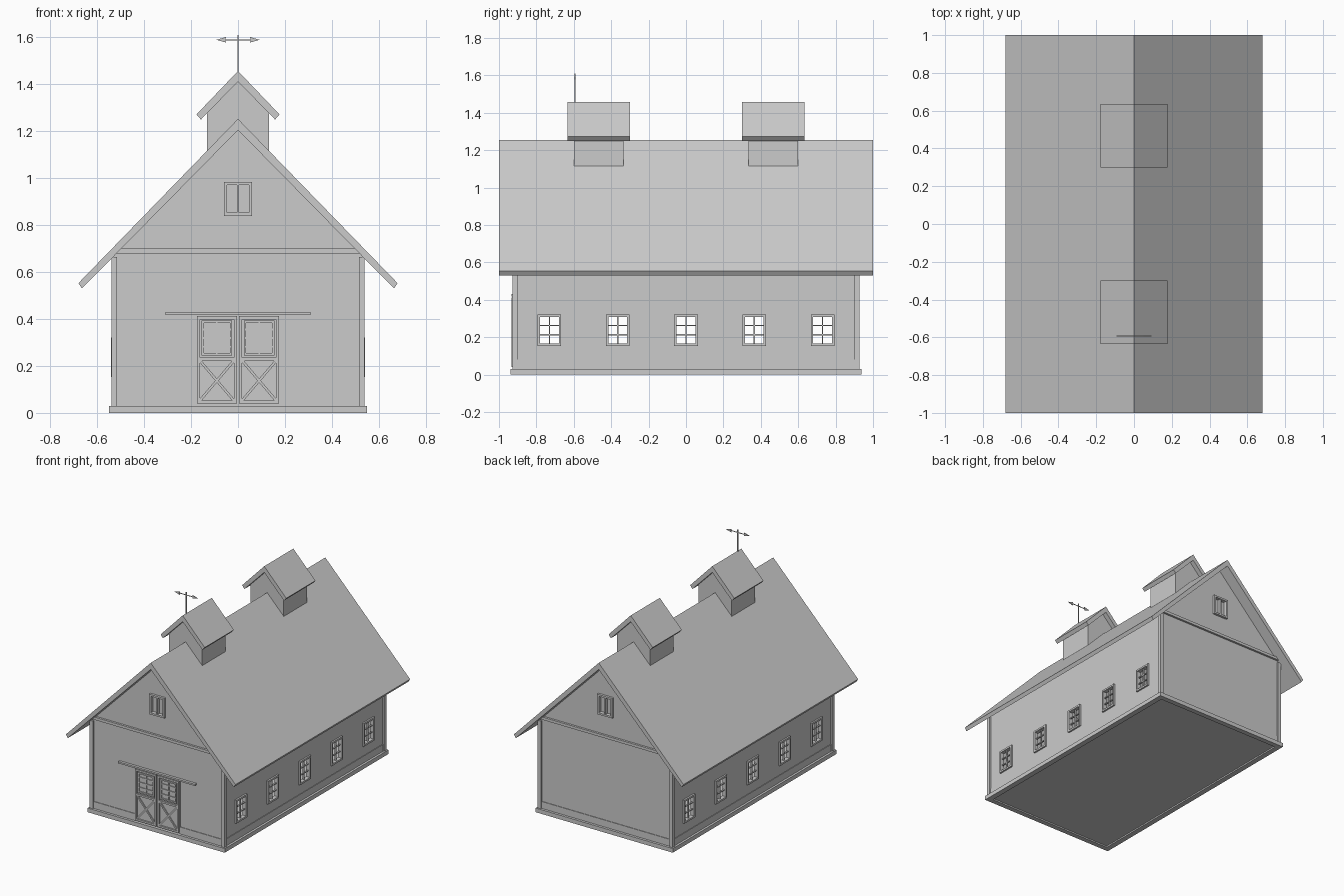
import bpy, bmesh, math
from mathutils import Matrix

cube = bpy.data.objects.get("Cube")
if cube:
    bpy.data.objects.remove(cube, do_unlink=True)

grey = bpy.data.materials.new("plain_grey")
grey.use_nodes = True
grey.diffuse_color = (0.6, 0.6, 0.6, 1)
grey.node_tree.nodes["Principled BSDF"].inputs["Base Color"].default_value = (0.6, 0.6, 0.6, 1)


def finish(name, bm):
    bmesh.ops.recalc_face_normals(bm, faces=bm.faces[:])
    mesh = bpy.data.meshes.new(name)
    bm.to_mesh(mesh)
    bm.free()
    mesh.materials.append(grey)
    ob = bpy.data.objects.new(name, mesh)
    bpy.context.scene.collection.objects.link(ob)
    return ob


def add_box(bm, x0, x1, y0, y1, z0, z1, turn=0.0):
    """Box between limits, turned about its own y axis."""
    m = (Matrix.Translation(((x0 + x1) / 2, (y0 + y1) / 2, (z0 + z1) / 2))
         @ Matrix.Rotation(turn, 4, 'Y')
         @ Matrix.Diagonal((abs(x1 - x0), abs(y1 - y0), abs(z1 - z0), 1)))
    bmesh.ops.create_cube(bm, size=1, matrix=m)


def boxes(name, limits):
    bm = bmesh.new()
    for b in limits:
        add_box(bm, *b)
    return finish(name, bm)


def prism(name, profile, y0, y1):
    """Extrude an x-z outline along y."""
    bm = bmesh.new()
    face = bm.faces.new([bm.verts.new((x, y0, z)) for x, z in profile])
    new = bmesh.ops.extrude_face_region(bm, geom=[face])["geom"]
    bmesh.ops.translate(bm, vec=(0, y1 - y0, 0),
                        verts=[v for v in new if isinstance(v, bmesh.types.BMVert)])
    return finish(name, bm)


def house(half, bottom, eave, apex):
    return [(-half, bottom), (half, bottom), (half, eave), (0, apex), (-half, eave)]


def roof(name, apex, under, edge, tip, y0, y1):
    (ex, ez), (tx, tz) = edge, tip
    return prism(name, [(0, apex), (ex, ez), (tx, tz), (0, under), (-tx, tz), (-ex, ez)], y0, y1)


def cut(target, cutter):
    mod = target.modifiers.new("opening", 'BOOLEAN')
    mod.operation = 'DIFFERENCE'
    mod.solver = 'EXACT'
    mod.object = cutter
    cutter.hide_render = True
    cutter.hide_set(True)
    cutter.display_type = 'WIRE'


def frame(u0, u1, z0, z1, t):
    """Four rails of a rectangular frame as (u0, u1, z0, z1)."""
    return [(u0, u0 + t, z0, z1), (u1 - t, u1, z0, z1),
            (u0 + t, u1 - t, z0, z0 + t), (u0 + t, u1 - t, z1 - t, z1)]


WX, WY = 0.53, 0.915
WINDOWS = [i * 0.365 for i in range(-2, 3)]

# Hollow walls with window openings
walls = prism("walls", house(WX, 0.01, 0.68, 1.215), -WY, WY)
cut(walls, prism("interior_cutter", house(WX - 0.02, 0.03, 0.65, 1.17), -WY + 0.02, WY - 0.02))
cut(walls, boxes("window_cutter", [(-0.6, 0.6, y - 0.052, y + 0.052, 0.165, 0.31)
                                   for y in WINDOWS]))
cut(walls, boxes("gable_window_cutter", [(-0.05, 0.05, s * 0.905, s * 0.95, 0.85, 0.975)
                                         for s in (-1, 1)]))

# Foundation rim, corner posts, skirting boards and gable bands
rim = []
posts = []
skirting = []
bands = []
for s in (-1, 1):
    rim.append((s * 0.51, s * 0.55, -0.937, 0.937, 0, 0.03))
    rim.append((-0.51, 0.51, s * 0.90, s * 0.937, 0, 0.03))
    skirting.append((s * 0.52, s * 0.534, -0.9, 0.9, 0.03, 0.08))
    bands.append((-0.53, 0.53, s * 0.9, s * 0.93, 0.68, 0.70))
    for t in (-1, 1):
        posts.append((s * 0.515, s * 0.54, t * 0.9, t * 0.927, 0.03, 0.665))
        skirting.append((s * 0.515, s * (0.18 if t < 0 else 0), t * 0.9, t * 0.919, 0.03, 0.08))
boxes("foundation_rim", rim)
boxes("corner_posts", posts)
boxes("skirting_boards", skirting)
boxes("gable_bands", bands)

# Main roof
roof("main_roof", 1.253, 1.205, (0.68, 0.553), (0.665, 0.53), -1, 1)

# Side windows: frame, one upright and two cross bars
side = []
for s in (-1, 1):
    for y in WINDOWS:
        for u0, u1, z0, z1 in frame(y - 0.063, y + 0.063, 0.153, 0.322, 0.013):
            side.append((s * 0.515, s * 0.542, u0, u1, z0, z1))
        side.append((s * 0.52, s * 0.532, y - 0.003, y + 0.003, 0.165, 0.31))
        for z in (0.213, 0.262):
            side.append((s * 0.52, s * 0.531, y - 0.051, y + 0.051, z - 0.003, z + 0.003))
boxes("side_windows", side)

# Gable windows: outer frame with two framed panes
gable = []
for s in (-1, 1):
    for u0, u1, z0, z1 in frame(-0.06, 0.06, 0.84, 0.985, 0.013):
        gable.append((u0, u1, s * 0.9, s * 0.932, z0, z1))
    gable.append((-0.005, 0.005, s * 0.9, s * 0.928, 0.853, 0.972))
boxes("gable_windows", gable)

# Double barn door: slab, rails, braces below and barred lights above
door = [(-0.178, 0.178, -0.92, -0.91, 0.035, 0.418)]
for s in (-1, 1):
    c = s * 0.09
    for part in ((0.04, 0.235), (0.222, 0.412)):
        for u0, u1, z0, z1 in frame(c - 0.085, c + 0.085, *part, 0.013):
            door.append((u0, u1, -0.932, -0.915, z0, z1))
    length = math.hypot(0.144, 0.169)
    for t in (-1, 1):
        door.append((c - length / 2, c + length / 2, -0.928, -0.915,
                     0.132, 0.143, t * math.atan2(0.169, 0.144)))
    for u0, u1, z0, z1 in frame(c - 0.065, c + 0.065, 0.245, 0.393, 0.01):
        door.append((u0, u1, -0.929, -0.915, z0, z1))
    door.append((c - 0.003, c + 0.003, -0.926, -0.915, 0.25, 0.39))
    for z in (0.282, 0.319, 0.356):
        door.append((c - 0.06, c + 0.06, -0.926, -0.915, z - 0.004, z + 0.004))
boxes("barn_doors", door)
boxes("door_track", [(-0.308, 0.308, -0.934, -0.91, 0.418, 0.43)])

# Two roof cupolas
for label, y in (("front", -0.467), ("back", 0.467)):
    prism(label + "_cupola", house(0.133, 1.08, 1.28, 1.42), y - 0.133, y + 0.133)
    roof(label + "_cupola_roof", 1.457, 1.412, (0.177, 1.272), (0.158, 1.25),
         y - 0.167, y + 0.167)

# Weathervane on the front cupola
vy = -0.593
boxes("weathervane_pole", [(-0.003, 0.003, vy - 0.003, vy + 0.003, 1.42, 1.61),
                           (-0.06, 0.06, vy - 0.002, vy + 0.002, 1.588, 1.592)])
for label, s in (("left", 1), ("right", -1)):
    prism(label + "_weathervane_tip",
          [(s * 0.092, 1.59), (s * 0.05, 1.602), (s * 0.055, 1.59), (s * 0.05, 1.578)],
          vy - 0.003, vy + 0.003)
